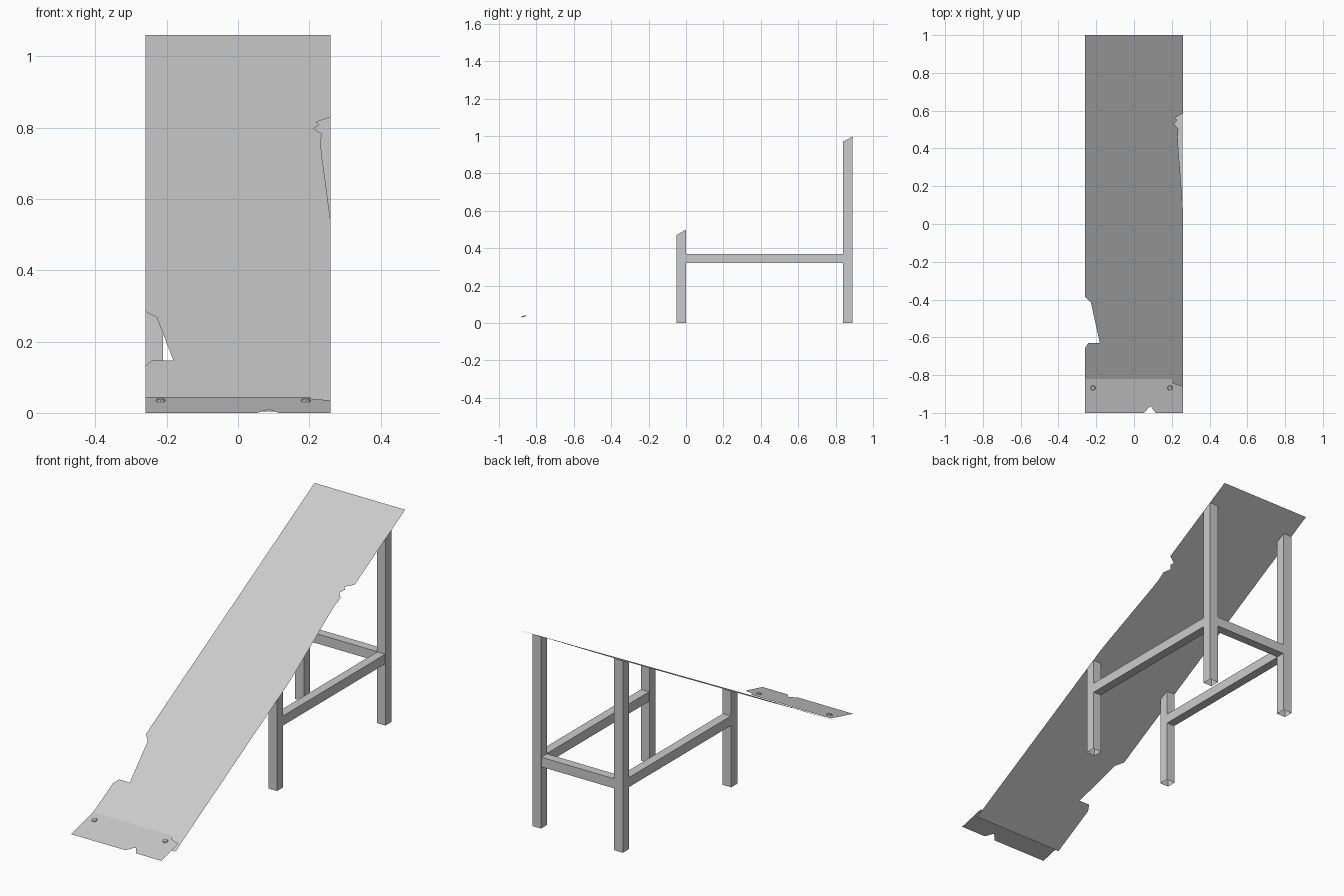
import bpy, bmesh
from mathutils import Matrix

cube = bpy.data.objects.get("Cube")
if cube:
    bpy.data.objects.remove(cube, do_unlink=True)

grey = bpy.data.materials.new("plain_grey")
grey.use_nodes = True
colour = (0.6, 0.6, 0.6, 1)
grey.diffuse_color = colour
grey.node_tree.nodes["Principled BSDF"].inputs["Base Color"].default_value = colour


def deck_z(y):
    return 0.5 + 0.56 * y


def lip_z(y):
    return 0.25 * (y + 1)


def finish(name, bm):
    mesh = bpy.data.meshes.new(name)
    bm.to_mesh(mesh)
    bm.free()
    mesh.materials.append(grey)
    obj = bpy.data.objects.new(name, mesh)
    bpy.context.collection.objects.link(obj)
    return obj


def sheet(name, outline, height):
    """Thin torn sheet: a plan outline laid on a slope."""
    bm = bmesh.new()
    face = bm.faces.new([bm.verts.new((x, y, height(y))) for x, y in outline])
    bmesh.ops.triangulate(bm, faces=[face])
    finish(name, bm)


def tube(name, low, high, open_axis, slanted=False):
    """Square tube without end caps; a slanted one is trimmed to the deck."""
    bm = bmesh.new()
    bmesh.ops.create_cube(bm, size=1)
    for v in bm.verts:
        v.co = [high[i] if v.co[i] > 0 else low[i] for i in range(3)]
        if slanted and v.co.z > 0:
            v.co.z = deck_z(v.co.y) - 0.001
    bm.normal_update()
    caps = [f for f in bm.faces if abs(f.normal[open_axis]) > 0.7]
    bmesh.ops.delete(bm, geom=caps, context='FACES')
    finish(name, bm)


W = 0.26    # half width
T = 0.05    # post thickness

# Sloping deck with a torn edge on each side
left_tear = [(W, 0.06), (0.177, 0.2), (0.245, 0.265), (0.175, 0.357),
             (0.236, 0.38), (0.231, 0.46), (0.211, 0.48), (0.235, 0.505),
             (0.212, 0.53), (0.229, 0.55), (0.218, 0.563), (W, 0.587)]
right_tear = [(-W, -0.385), (-0.228, -0.415), (-0.181, -0.63),
              (-0.242, -0.63), (-W, -0.66)]
sheet("deck", [(-W, -0.885), (W, -0.885)] + left_tear
      + [(W, 1), (-W, 1)] + right_tear, deck_z)

# Shallow entry lip with a nick and a broken corner
sheet("entry_lip", [(-W, -1), (0.053, -1), (0.075, -0.975), (0.088, -0.965),
                    (0.115, -1), (W, -1), (W, -0.86), (0.208, -0.843),
                    (0.2, -0.82), (-W, -0.82)], lip_z)

# Bolt heads on the lip
for side, x in (("left", 0.19), ("right", -0.217)):
    bm = bmesh.new()
    bmesh.ops.create_cone(bm, cap_ends=True, segments=8, radius1=0.014,
                          radius2=0.011, depth=0.006)
    tilt = Matrix.Rotation(0.245, 4, 'X')
    place = Matrix.Translation((x, -0.868, lip_z(-0.868) + 0.003))
    bm.transform(place @ tilt)
    finish(side + "_bolt", bm)

# Posts and side rails
for side, x in (("left", W - T), ("right", -W)):
    for end, y in (("front", -T), ("rear", 0.84)):
        tube(f"{side}_{end}_post", (x, y, 0), (x + T, y + T, 1), 2, True)
    tube(side + "_rail", (x + 0.002, 0, 0.32), (x + T - 0.002, 0.84, 0.37), 1)

# Rear cross rail
tube("rear_cross_rail", (T - W, 0.842, 0.32), (W - T, 0.888, 0.37), 0)
